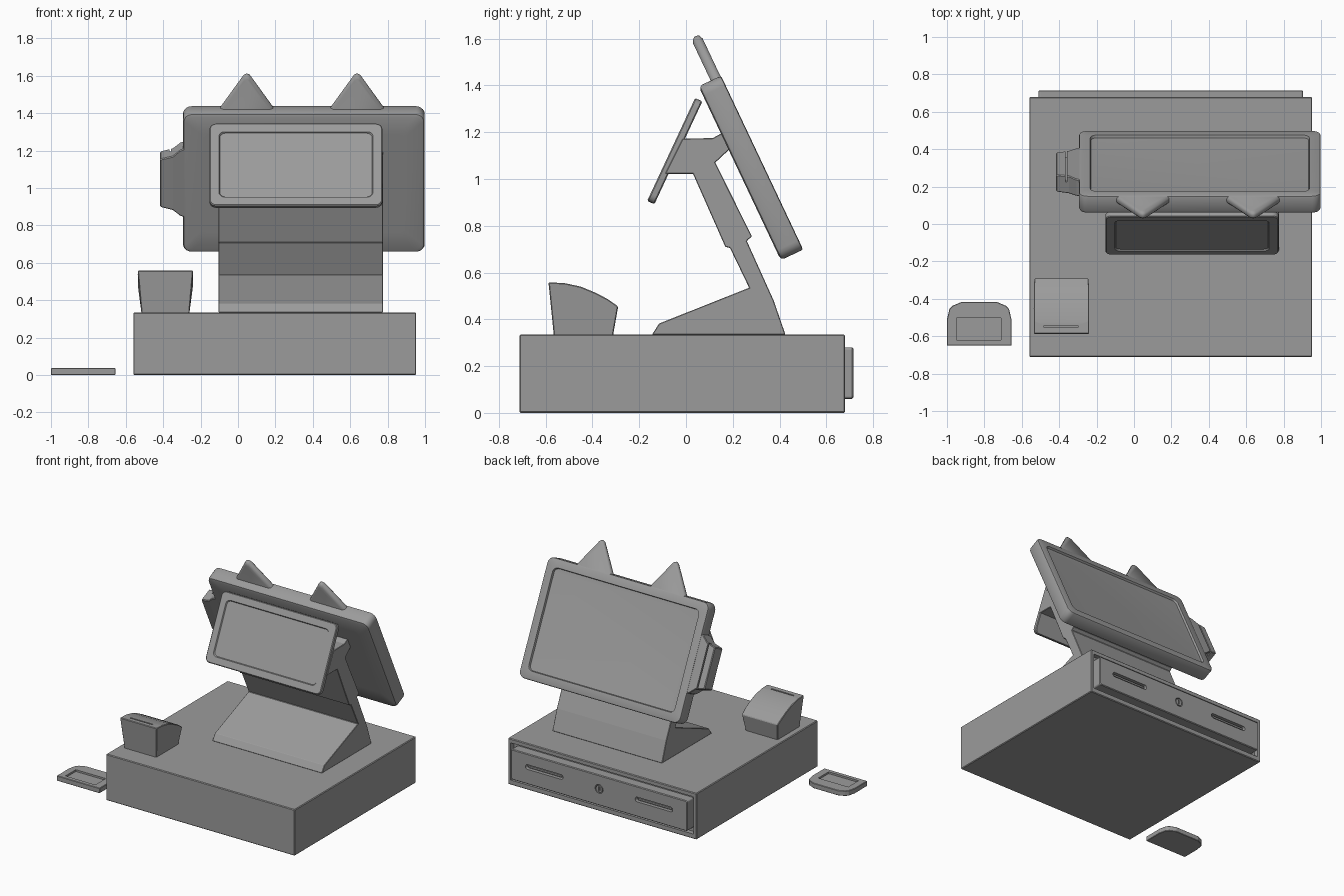
import bpy, bmesh, math
from mathutils import Matrix

if "Cube" in bpy.data.objects:
    bpy.data.objects.remove(bpy.data.objects["Cube"])

grey = bpy.data.materials.new("mid grey")
grey.diffuse_color = (0.33, 0.33, 0.33, 1)
grey.use_nodes = True
grey.node_tree.nodes["Principled BSDF"].inputs["Base Color"].default_value = grey.diffuse_color


def shade(ob, angle):
    bpy.ops.object.select_all(action='DESELECT')
    bpy.context.view_layer.objects.active = ob
    ob.select_set(True)
    if angle:
        bpy.ops.object.shade_smooth_by_angle(angle=math.radians(angle))
    else:
        bpy.ops.object.shade_flat()


def finish(name, bm, matrix=Matrix(), bevel=0.0, angle=30):
    bmesh.ops.recalc_face_normals(bm, faces=bm.faces)
    me = bpy.data.meshes.new(name)
    bm.to_mesh(me)
    bm.free()
    me.materials.append(grey)
    ob = bpy.data.objects.new(name, me)
    bpy.context.collection.objects.link(ob)
    ob.matrix_world = matrix
    shade(ob, 0)
    if bevel:
        m = ob.modifiers.new("bevel", 'BEVEL')
        m.width, m.segments, m.limit_method = bevel, 1, 'ANGLE'
        bpy.ops.object.modifier_apply(modifier=m.name)
    shade(ob, angle)
    return ob


def loft(rings):
    """Skin a list of equal-length point rings and cap both ends."""
    bm = bmesh.new()
    loops = [[bm.verts.new(p) for p in r] for r in rings]
    n = len(loops[0])
    for a, b in zip(loops, loops[1:]):
        for i in range(n):
            j = (i + 1) % n
            bm.faces.new((a[i], a[j], b[j], b[i]))
    bm.faces.new(loops[0])
    bm.faces.new(loops[-1])
    return bm


def box(name, x, y, z, bevel=0.0, matrix=Matrix()):
    ring = lambda h: [(x[0], y[0], h), (x[1], y[0], h), (x[1], y[1], h), (x[0], y[1], h)]
    return finish(name, loft([ring(z[0]), ring(z[1])]), matrix, bevel, 0)


def rounded(w, h, r, y, cx=0, cz=0, steps=5):
    """Rounded rectangle in the xz plane at depth y."""
    pts = []
    for k, (sx, sz) in enumerate(((1, 1), (-1, 1), (-1, -1), (1, -1))):
        for i in range(steps + 1):
            a = math.pi / 2 * (k + i / steps)
            pts.append((cx + sx * (w / 2 - r) + r * math.cos(a), y,
                        cz + sz * (h / 2 - r) + r * math.sin(a)))
    return pts


def cut(target, *cutters):
    for c in cutters:
        bpy.context.view_layer.objects.active = target
        m = target.modifiers.new("cut", 'BOOLEAN')
        m.object, m.operation, m.solver = c, 'DIFFERENCE', 'EXACT'
        bpy.ops.object.modifier_apply(modifier=m.name)
        bpy.data.objects.remove(c)
    shade(target, 0)


# Cash drawer case with an opening at the back
case = box("drawer_case", (-0.56, 0.953), (-0.712, 0.68), (0, 0.335), 0.005)
cut(case, box("cutter", (-0.535, 0.93), (0.645, 0.8), (0.035, 0.305)))

# Drawer front with two grip slots and a lock
front = finish("drawer_front", loft([rounded(w, h, 0.012, y, 0.197, 0.17) for w, h, y in
               ((1.415, 0.22, 0.63), (1.415, 0.22, 0.71), (1.405, 0.21, 0.715))]))
for side in (-1, 1):
    cx = 0.197 + side * 0.44
    cut(front, finish("cutter", loft([rounded(0.3, 0.034, 0.015, y, cx, 0.185)
                                      for y in (0.69, 0.75)])))
    finish("grip_lip", loft([rounded(0.27, 0.012, 0.005, y, cx, 0.185) for y in (0.68, 0.705)]))
cut(front, finish("cutter", loft([rounded(0.064, 0.064, 0.032, y, 0.197, 0.18)
                                  for y in (0.695, 0.75)])))
lock = finish("lock", loft([rounded(0.05, 0.05, 0.025, y, 0.197, 0.18) for y in (0.68, 0.714)]))
cut(lock, box("cutter", (0.192, 0.202), (0.705, 0.75), (0.165, 0.195)))

# Stand: side profile extruded across its width
profile = [(-0.145, 0.335), (-0.115, 0.382), (0.27, 0.535), (0.188, 0.705), (0.168, 0.71),
           (0.03, 1.022), (-0.09, 1.022), (-0.015, 1.172), (0.115, 1.175), (0.16, 1.2),
           (0.2, 1.14), (0.125, 1.07), (0.282, 0.755), (0.26, 0.735), (0.375, 0.48), (0.425, 0.335)]
finish("stand", loft([[(x, y, z) for y, z in profile] for x in (-0.105, 0.775)]),
       bevel=0.003, angle=0)

# Main screen, leaning away from its user, with a recessed display
TILT = Matrix.Translation((0.352, 0.2775, 1.047)) @ Matrix.Rotation(math.radians(25.3), 4, 'X')
W, H = 1.292, 0.822
rings = [(0.12, -0.053, 0.03), (0.02, -0.053, 0.035), (0.006, -0.048, 0.04), (0, -0.036, 0.045),
         (0, 0.042, 0.045), (0.003, 0.05, 0.043), (0.01, 0.053, 0.04),
         (0.06, 0.053, 0.035), (0.064, 0.038, 0.032), (0.075, 0.037, 0.03)]
finish("main_screen", loft([rounded(W - 2 * i, H - 2 * i, r, y) for i, y, r in rings]), TILT,
       angle=35)

# Pointed ears on the top edge, softly rounded
for cx in (-0.305, 0.285):
    tri = [(-0.155, 0.39), (0.155, 0.39), (0.016, 0.602), (0, 0.61), (-0.016, 0.602)]
    finish("ear", loft([[(cx + x * s, y, 0.39 + (z - 0.39) * s) for x, z in tri]
                        for y, s in ((0.004, 0.9), (0.014, 0.98), (0.022, 1), (0.034, 1),
                                     (0.042, 0.98), (0.05, 0.9))]), TILT, angle=75)

# Card swiper on the side of the main screen, with a swipe slot
swiper = finish("card_swiper", loft([[(x, -t, -h), (x, t, -h), (x, t, h), (x, -t, h)] for x, t, h in
                ((-0.62, 0.047, 0.21), (-0.66, 0.05, 0.195), (-0.70, 0.052, 0.16),
                 (-0.768, 0.05, 0.142))]), TILT, 0.005)
cut(swiper, box("cutter", (-0.718, -0.709), (0.015, 0.2), (-0.3, 0.3), 0, TILT))

# Customer display, leaning the other way
LEAN = Matrix.Translation((0.31, -0.048, 1.119)) @ Matrix.Rotation(math.radians(-25), 4, 'X')
rings = [(0.005, 0.017, 0.03), (0, 0.012, 0.035), (0, -0.012, 0.035), (0.005, -0.017, 0.03),
         (0.05, -0.017, 0.03), (0.055, -0.009, 0.028), (0.06, -0.009, 0.026)]
finish("customer_display", loft([rounded(0.925 - 2 * i, 0.485 - 2 * i, r, y)
                                 for i, y, r in rings]), LEAN)

# Small card terminal on the case: curved top, narrowing to the base
side = [(-0.565, 0.33), (-0.312, 0.33), (-0.29, 0.455), (-0.335, 0.487), (-0.39, 0.515),
        (-0.45, 0.54), (-0.52, 0.555), (-0.588, 0.558)]
half = lambda z: 0.128 + 0.02 * min(1, (z - 0.33) / 0.15)
terminal = finish("card_terminal", loft([[(-0.388 + s * half(z), y, z) for y, z in side]
                                         for s in (-1, 1)]), bevel=0.004)
cut(terminal, box("cutter", (-0.48, -0.3), (-0.553, -0.543), (0.535, 0.7)))
shade(terminal, 20)

# Loose tag beside the case with a shallow window
outline = [(-1, -0.65), (-0.655, -0.65), (-0.655, -0.51), (-0.668, -0.455), (-0.685, -0.437),
           (-0.73, -0.418), (-0.925, -0.418), (-0.97, -0.437), (-0.987, -0.455), (-1, -0.51)]
tag = finish("tag", loft([[(x, y, z) for x, y in outline] for z in (0, 0.037)]), bevel=0.003)
cut(tag, box("cutter", (-0.95, -0.71), (-0.62, -0.502), (0.024, 0.1)))
